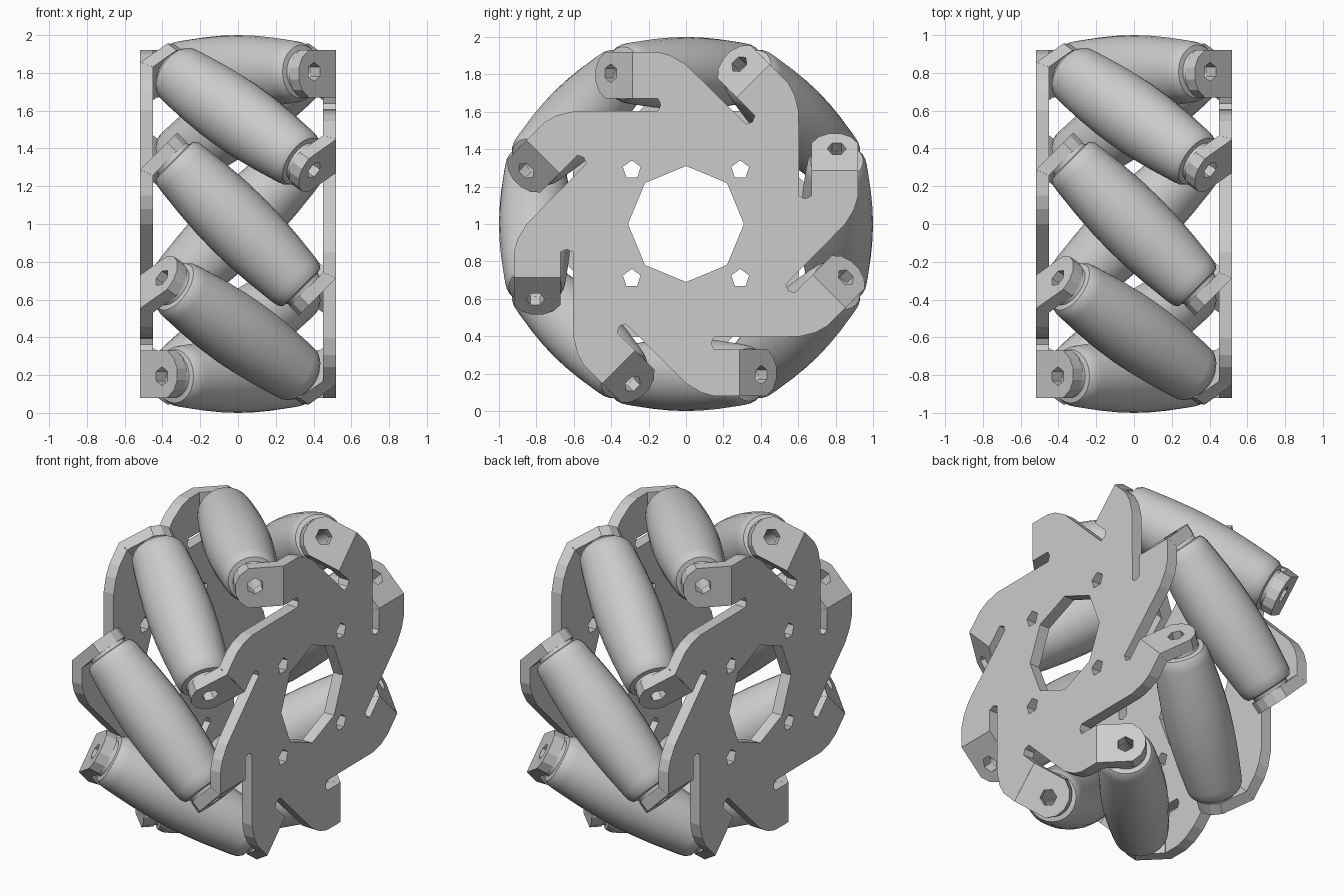
import bpy, bmesh
from math import pi, cos, sin, sqrt
from mathutils import Matrix, Vector

if "Cube" in bpy.data.objects:
    bpy.data.objects.remove(bpy.data.objects["Cube"])

N = 8            # rollers around the wheel
AXIS_R = 0.806   # wheel centre to roller axis
HALF_T = 0.035   # half thickness of the sheet metal
FOLD = 0.2715    # tangential position of the fold
MITER = 0.4142   # tan(22.5), mitre of the 45 degree fold
LIFT = Matrix.Translation((0, 0, 1))
TURN = Matrix.Rotation(pi, 4, 'Z')


def add(name, mesh, matrix):
    ob = bpy.data.objects.new(name, mesh)
    ob.matrix_world = matrix
    bpy.context.collection.objects.link(ob)
    return ob


def ngon(cx, cy, r, n, start=0.0):
    return [(cx + r * cos(start + 2 * pi * i / n), cy + r * sin(start + 2 * pi * i / n)) for i in range(n)]


def rot(p, a):
    return (p[0] * cos(a) - p[1] * sin(a), p[0] * sin(a) + p[1] * cos(a))


def sheet(name, loops):
    """Flat sheet with holes, extruded along local z."""
    cu = bpy.data.curves.new(name + "_outline", 'CURVE')
    cu.dimensions = '2D'
    cu.fill_mode = 'BOTH'
    cu.extrude = HALF_T
    for pts in loops:
        sp = cu.splines.new('POLY')
        sp.points.add(len(pts) - 1)
        for p, q in zip(sp.points, pts):
            p.co = (q[0], q[1], 0, 1)
        sp.use_cyclic_u = True
    tmp = add(name + "_tmp", cu, Matrix())
    bpy.context.view_layer.update()
    dg = bpy.context.evaluated_depsgraph_get()
    me = bpy.data.meshes.new_from_object(tmp.evaluated_get(dg))
    bpy.data.objects.remove(tmp)
    bpy.data.curves.remove(cu)
    me.name = name
    bm = bmesh.new()
    bm.from_mesh(me)
    bmesh.ops.remove_doubles(bm, verts=bm.verts, dist=1e-4)
    bmesh.ops.recalc_face_normals(bm, faces=bm.faces)
    for f in bm.faces:
        f.smooth = False
    bm.to_mesh(me)
    bm.free()
    return me


# Side plate: one arm outline (tangential, radial) repeated around the wheel
arm = [(0.15, 0.605), (0.135, 0.637), (0.15, 0.67), (FOLD, 0.67),
       (FOLD, 0.92), (0.15, 0.92), (0.08, 0.90), (0, 0.852)]
outline = [rot((-u, v), -2 * pi * k / N) for k in range(N) for u, v in arm]
holes = [ngon(sx * 0.29, sz * 0.29, 0.05, 5, pi / 2) for sx in (-1, 1) for sz in (-1, 1)]
plate = sheet("side_plate", [outline, ngon(0, 0, 0.31, 8)] + holes)
for vert in plate.vertices:      # mitre the fold edges
    for k in range(N):
        x, y = rot(vert.co[:2], 2 * pi * k / N)
        if abs(x + FOLD) < 0.001 and y > 0.66:
            x -= vert.co.z * MITER
            vert.co.xy = rot((x, y), -2 * pi * k / N)
            break

# Folded tab that carries one roller end
X0 = 0.1505
tab = sheet("roller_tab", [
    [(X0, -0.125), (X0, 0.125), (-0.04, 0.125), (-0.09, 0.085), (-0.115, 0.03),
     (-0.115, -0.03), (-0.09, -0.085), (-0.04, -0.125)],
    ngon(0, 0.011, 0.05, 6, pi / 2)])
for vert in tab.vertices:
    if vert.co.x > 0.14:
        vert.co.x += vert.co.z * MITER

# Barrel roller with end spacers and a bore, turned around local z
half = [(0.194, 0), (0.191, 0.12), (0.182, 0.25), (0.165, 0.41), (0.158, 0.45),
        (0.142, 0.475), (0.115, 0.48), (0.11, 0.502), (0.05, 0.502)]
profile = [(r, -s) for r, s in reversed(half[1:])] + half
SEG = 24
bm = bmesh.new()
rings = [[bm.verts.new((r * cos(2 * pi * i / SEG), r * sin(2 * pi * i / SEG), s))
          for i in range(SEG)] for r, s in profile]
for a, b in zip(rings, rings[1:] + rings[:1]):
    for i in range(SEG):
        j = (i + 1) % SEG
        bm.faces.new((a[i], a[j], b[j], b[i]))
bmesh.ops.recalc_face_normals(bm, faces=bm.faces)
for f in bm.faces:
    f.smooth = True
for e in bm.edges:
    if len(e.link_faces) == 2 and e.calc_face_angle(0) > 0.6:
        e.smooth = False
roller = bpy.data.meshes.new("roller")
bm.to_mesh(roller)
bm.free()

# Local frames: plate normal is x, roller axis is tilted 45 degrees
h = 1 / sqrt(2)
to_plate = Matrix(((0, 0, 1, 0), (1, 0, 0, 0), (0, 1, 0, 0), (0, 0, 0, 1)))
to_tilt = Matrix(((h, 0, h, 0), (h, 0, -h, 0), (0, 1, 0, 0), (0, 0, 0, 1)))
axis = Vector((h, -h, 0))

# Assemble: the left side is the right side turned half way round
for side, turn in (("right", Matrix()), ("left", TURN)):
    add(side + "_side_plate", plate, LIFT @ turn @ Matrix.Translation((0.485, 0, 0)) @ to_plate)
    for k in range(N):
        spin = Matrix.Rotation(2 * pi * k / N, 4, 'X')
        place = Matrix.Translation(axis * 0.535 + Vector((0, 0, 0.795))) @ to_tilt
        add(f"{side}_roller_tab_{k + 1}", tab, LIFT @ turn @ spin @ place)
for k in range(N):
    spin = Matrix.Rotation(2 * pi * k / N, 4, 'X')
    add(f"roller_{k + 1}", roller, LIFT @ spin @ Matrix.Translation((0, 0, AXIS_R)) @ to_tilt)
